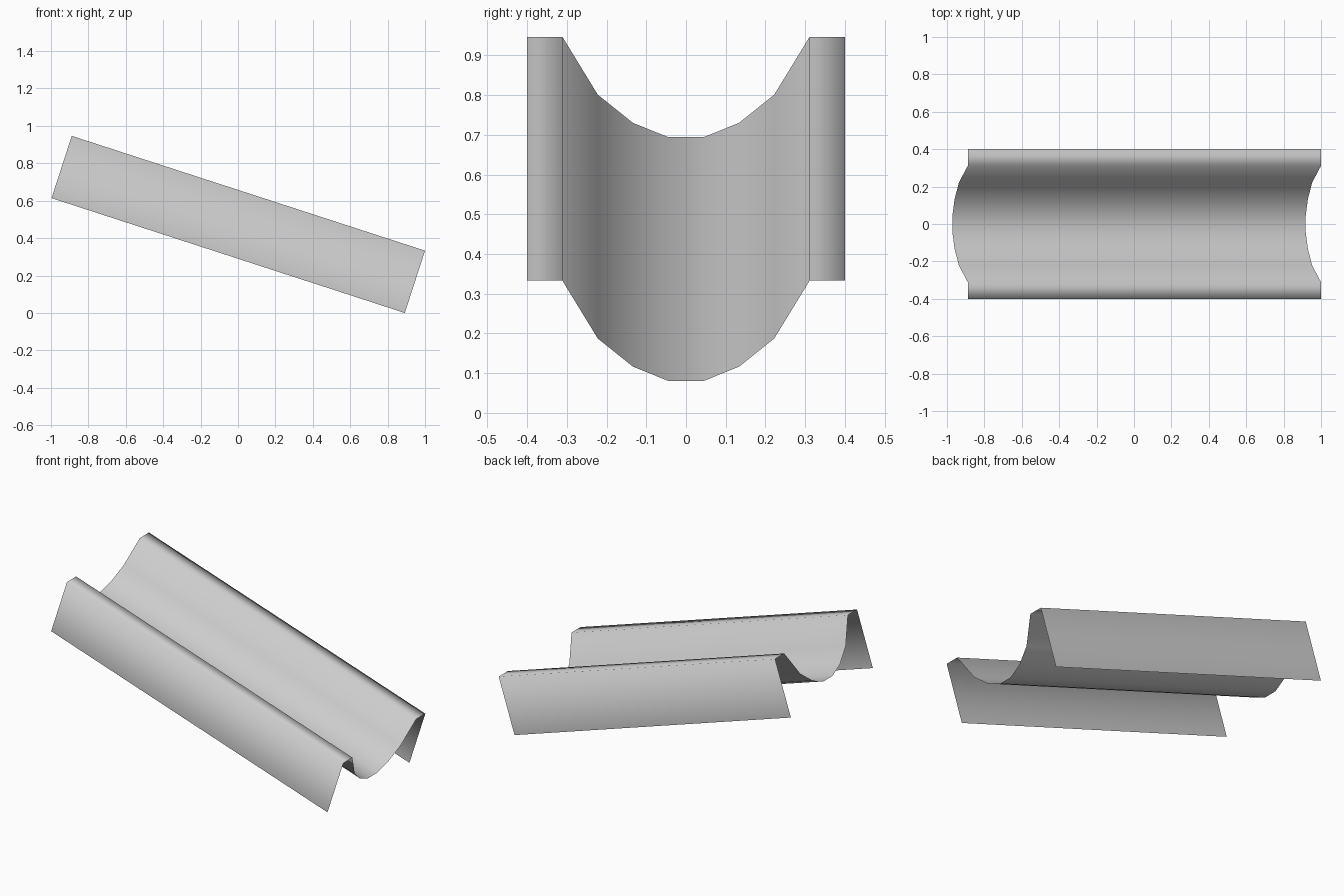
import bpy, bmesh
from math import radians, sin, cos

if "Cube" in bpy.data.objects:
    bpy.data.objects.remove(bpy.data.objects["Cube"])

TILT = radians(18)
LENGTH, WIDTH, WALL = 1.986, 0.8, 0.35

# Cross-section (y, height above wall foot): walls, flat rims, parabolic trough
profile = [(-WIDTH / 2, 0)]
for i in range(10):
    y = WIDTH * (i / 9 - 0.5)
    drop = 0 if i in (0, 1, 8, 9) else 0.27 - 2.37 * y * y
    profile.append((y, WALL - drop))
profile.append((WIDTH / 2, 0))

# Lower end rests on the ground, the other end rises to the left
foot_x = 1 - WALL * sin(TILT)


def place(along, y, h):
    return (foot_x - along * cos(TILT) + h * sin(TILT), y,
            along * sin(TILT) + h * cos(TILT))


# Sloping chute: one open sheet swept along the slope
bm = bmesh.new()
low = [bm.verts.new(place(0, y, h)) for y, h in profile]
high = [bm.verts.new(place(LENGTH, y, h)) for y, h in profile]
for i in range(len(profile) - 1):
    face = bm.faces.new((low[i], low[i + 1], high[i + 1], high[i]))
    face.smooth = True
mesh = bpy.data.meshes.new("slide_chute")
bm.to_mesh(mesh)
bm.free()
chute = bpy.data.objects.new("slide_chute", mesh)
bpy.context.collection.objects.link(chute)
